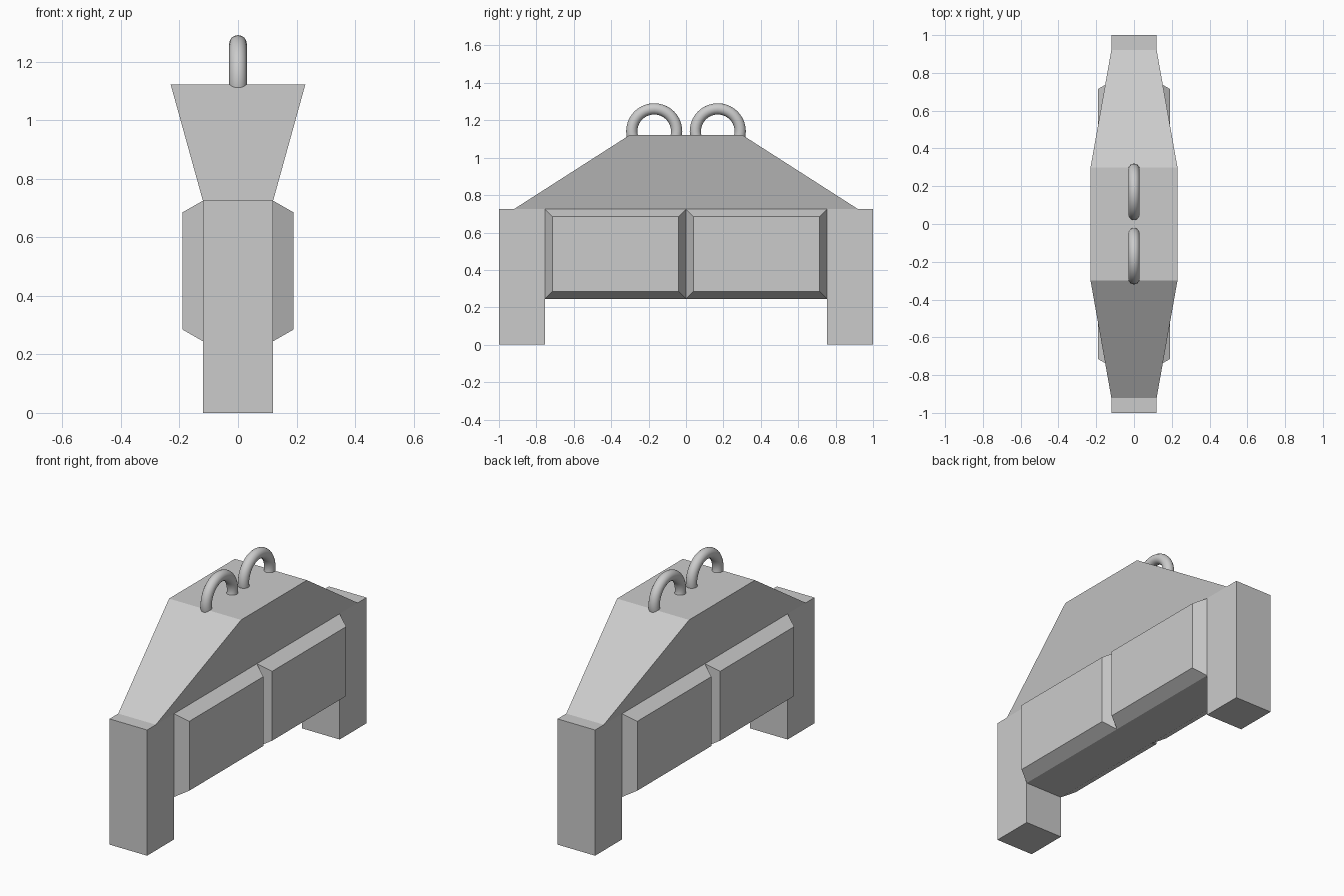
import bpy, math

if "Cube" in bpy.data.objects:
    bpy.data.objects.remove(bpy.data.objects["Cube"])


def mesh_object(name, verts, faces):
    mesh = bpy.data.meshes.new(name)
    mesh.from_pydata(verts, [], faces)
    obj = bpy.data.objects.new(name, mesh)
    bpy.context.collection.objects.link(obj)
    return obj


def loft(name, lower, upper):
    """Solid joining two matching loops of points."""
    n = len(lower)
    sides = [(i, (i + 1) % n, n + (i + 1) % n, n + i) for i in range(n)]
    caps = [tuple(reversed(range(n))), tuple(range(n, 2 * n))]
    return mesh_object(name, lower + upper, sides + caps)


HALF_W = 0.12    # half thickness of the arch
TOP = 0.725      # top of the arch
SPAN = 0.755     # inner side of the legs
UNDER = 0.245    # underside of the beam

# Arch: two legs and the beam, one profile extruded across x
profile = [(-1, 0), (-SPAN, 0), (-SPAN, UNDER), (SPAN, UNDER),
           (SPAN, 0), (1, 0), (1, TOP), (-1, TOP)]
loft("arch_body", [(-HALF_W, y, z) for y, z in profile],
     [(HALF_W, y, z) for y, z in profile])


# Hood: widens in x and narrows in y towards the top
def rect(hx, hy, z):
    return [(-hx, -hy, z), (hx, -hy, z), (hx, hy, z), (-hx, hy, z)]


loft("hood", rect(HALF_W, 0.92, TOP), rect(0.23, 0.30, 1.122))


# Bevelled panels: two on each side of the beam
def panel_loop(x, y0, y1, inset):
    a, b = y0 + inset, y1 - inset
    c, d = UNDER + inset, TOP - inset
    return [(x, a, c), (x, b, c), (x, b, d), (x, a, d)]


for side in (1, -1):
    for end, (y0, y1) in (("front", (-SPAN, 0)), ("back", (0, SPAN))):
        base = panel_loop(side * HALF_W, y0, y1, 0)
        face = panel_loop(side * 0.19, y0, y1, 0.04)
        if side < 0:
            base.reverse()
            face.reverse()
        loft(f"panel_{end}_{'right' if side > 0 else 'left'}", base, face)

# Lifting rings: upright and half sunk into the hood
for end, y in (("front", -0.17), ("back", 0.17)):
    bpy.ops.mesh.primitive_torus_add(
        major_radius=0.12, minor_radius=0.03, major_segments=40, minor_segments=16,
        location=(0, y, 1.141), rotation=(0, math.pi / 2, 0))
    bpy.context.object.name = f"lifting_ring_{end}"
    bpy.ops.object.shade_smooth_by_angle()
